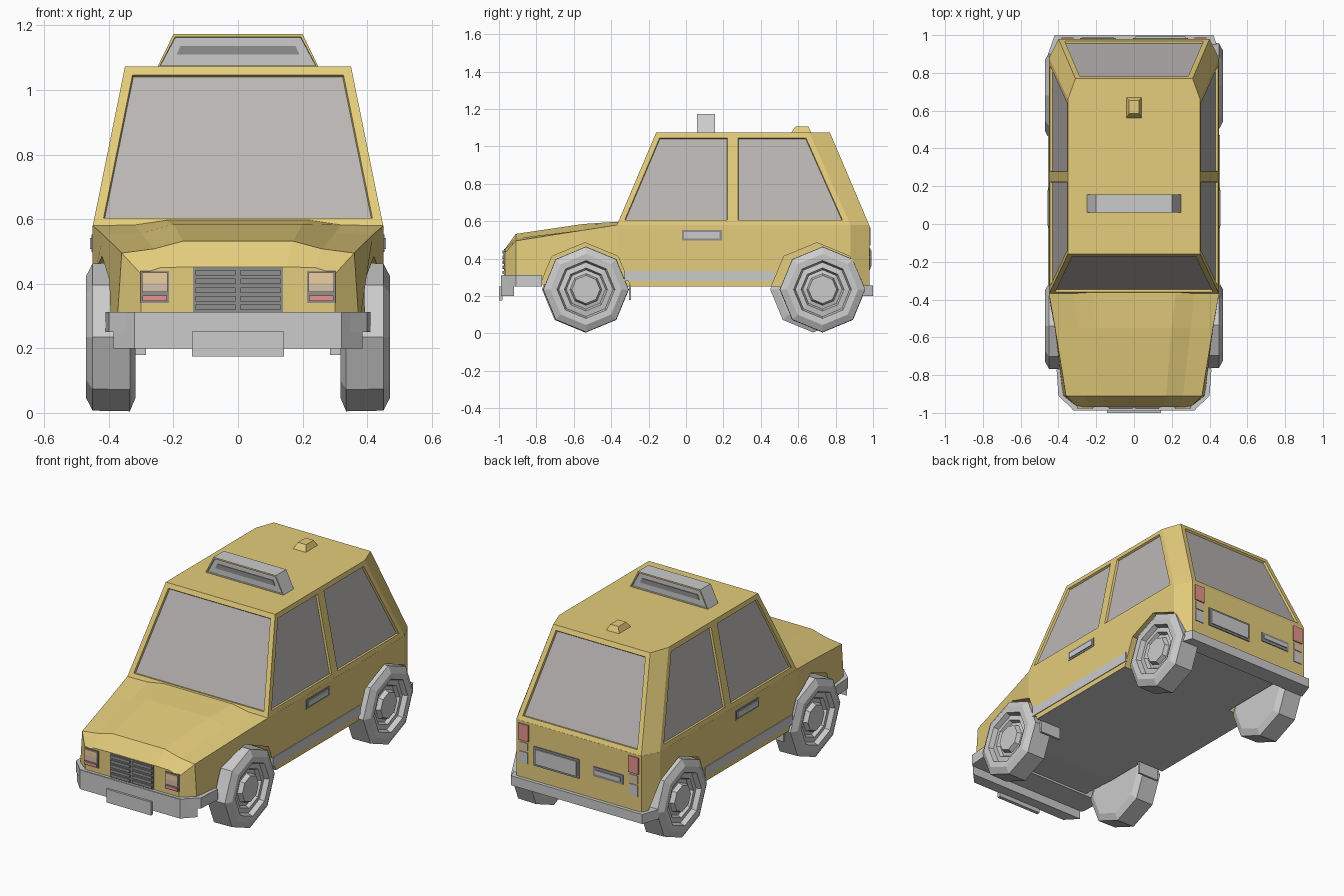
import bpy, bmesh, math

if "Cube" in bpy.data.objects:
    bpy.data.objects.remove(bpy.data.objects["Cube"])


def material(name, r, g, b):
    m = bpy.data.materials.new(name)
    m.diffuse_color = (r, g, b, 1)
    m.use_nodes = True
    m.node_tree.nodes["Principled BSDF"].inputs["Base Color"].default_value = m.diffuse_color
    return m


YELLOW = material("yellow_paint", 0.78, 0.61, 0.2)
GLASS = material("window_glass", 0.5, 0.47, 0.46)
GREY = material("grey_trim", 0.6, 0.6, 0.6)
DARK = material("dark_trim", 0.28, 0.28, 0.28)
AMBER = material("amber_lamp", 0.85, 0.62, 0.35)
TAN = material("tan_lamp", 0.68, 0.54, 0.4)
RED = material("red_lamp", 0.8, 0.3, 0.27)


def loft(rings):
    """bmesh skinned through equal-length closed rings, capped at both ends"""
    bm = bmesh.new()
    vs = [[bm.verts.new(p) for p in ring] for ring in rings]
    n = len(rings[0])
    for a, b in zip(vs, vs[1:]):
        for i in range(n):
            j = (i + 1) % n
            bm.faces.new((a[i], a[j], b[j], b[i]))
    bm.faces.new(vs[0])
    bm.faces.new(vs[-1])
    bmesh.ops.recalc_face_normals(bm, faces=bm.faces[:])
    bm.faces.ensure_lookup_table()
    return bm


def finish(name, bm, *mats):
    me = bpy.data.meshes.new(name)
    bm.to_mesh(me)
    bm.free()
    for m in mats:
        me.materials.append(m)
    ob = bpy.data.objects.new(name, me)
    bpy.context.collection.objects.link(ob)
    return ob


def mirrored(half):
    """close a right-hand half outline with its mirror image"""
    return half + [(-p[0], *p[1:]) for p in reversed(half)]


def prism(name, half, z0, z1, *mats):
    out = mirrored(half)
    return finish(name, loft([[(x, y, z) for x, y in out] for z in (z0, z1)]), *mats)


def box(name, x0, x1, y0, y1, z0, z1, *mats):
    sq = [(x0, y0), (x1, y0), (x1, y1), (x0, y1)]
    return finish(name, loft([[(x, y, z) for x, y in sq] for z in (z0, z1)]), *mats)


def octagon(x, y, r, z=0.235):
    return [(x, y + r * math.cos(k * math.pi / 4), z + r * math.sin(k * math.pi / 4))
            for k in range(8)]


# lower body: y, then half section hood crown, hood edge, fender, bottom
stations = [
    (-0.968, (0.15, 0.452), (0.24, 0.45), (0.30, 0.43), (0.30, 0.30)),
    (-0.91, (0.17, 0.532), (0.26, 0.508), (0.36, 0.495), (0.375, 0.27)),
    (-0.55, (0.20, 0.585), (0.30, 0.555), (0.418, 0.552), (0.425, 0.25)),
    (-0.37, (0.22, 0.597), (0.32, 0.582), (0.45, 0.58), (0.45, 0.25)),
    (0.88, (0.22, 0.58), (0.32, 0.58), (0.45, 0.58), (0.45, 0.25)),
    (0.98, (0.22, 0.58), (0.32, 0.58), (0.40, 0.58), (0.40, 0.25)),
]
bm = loft([mirrored([(x, s[0], z) for x, z in s[1:]]) for s in stations])
for f in bm.faces:
    if f.normal.z < -0.8:
        f.material_index = 1
body = finish("lower_body", bm, YELLOW, GREY)

# wheel arches cut out of the body
for side in (1, -1):
    for y in (-0.54, 0.70):
        cut = finish("arch_cutter", loft([octagon(side * x, y, 0.25) for x in (0.30, 0.6)]), YELLOW)
        cut.hide_render = True
        mod = body.modifiers.new("arch", 'BOOLEAN')
        mod.operation = 'DIFFERENCE'
        mod.solver = 'EXACT'
        mod.object = cut
        bpy.context.view_layer.objects.active = body
        bpy.ops.object.modifier_apply(modifier=mod.name)
        bpy.data.objects.remove(cut)

# cabin with recessed windows
base = [(0.45, -0.37, 0.578), (0.45, 0.25, 0.578), (0.45, 0.88, 0.578), (0.40, 0.98, 0.578)]
roof = [(0.35, -0.16, 1.073), (0.35, 0.25, 1.073), (0.35, 0.66, 1.073), (0.31, 0.77, 1.073)]
bm = loft([mirrored(base), mirrored(roof)])
panes = [bm.faces[i] for i in (0, 1, 3, 5, 6, 7)]
bmesh.ops.inset_individual(bm, faces=panes, thickness=0.028, depth=0, use_even_offset=True)
bmesh.ops.inset_individual(bm, faces=panes, thickness=0.003, depth=-0.012, use_even_offset=True)
for f in panes:
    f.material_index = 1
finish("cabin", bm, YELLOW, GLASS)

# wheels: octagonal tyre and stepped rim as one turned profile
tyre = [(0.318, 0.19), (0.335, 0.23), (0.45, 0.228), (0.47, 0.19), (0.468, 0.155),
        (0.44, 0.145), (0.445, 0.115), (0.425, 0.105), (0.43, 0.085), (0.455, 0.075), (0.455, 0.05)]
for name, side, y in (("front_right_wheel", 1, -0.535), ("front_left_wheel", -1, -0.54),
                      ("rear_right_wheel", 1, 0.73), ("rear_left_wheel", -1, 0.68)):
    finish(name, loft([octagon(side * x, y, r) for x, r in tyre]))

# bumpers and front plate
prism("front_bumper_arms", [(0.41, -0.77), (0.40, -0.91), (0.32, -0.985)], 0.25, 0.312)
prism("front_bumper", [(0.385, -0.92), (0.32, -0.988)], 0.20, 0.31)
prism("rear_bumper", [(0.455, 0.90), (0.42, 1.0)], 0.20, 0.255)
box("front_plate", -0.143, 0.143, -1.0, -0.98, 0.175, 0.252)

# grille
box("grille_back", -0.14, 0.14, -0.972, -0.95, 0.31, 0.45, DARK)
for k in range(5):
    z = 0.318 + 0.027 * k
    for s in (-0.07, 0.07):
        box("grille_slat", s - 0.062, s + 0.062, -0.98, -0.965, z, z + 0.017, DARK)

# parts that repeat on both sides
for s in (1, -1):
    def side_box(name, a, b, *rest):
        box(name, min(s * a, s * b), max(s * a, s * b), *rest)
    side_box("headlamp_frame", 0.213, 0.302, -0.972, -0.95, 0.34, 0.44, DARK)
    side_box("headlamp_upper", 0.218, 0.298, -0.979, -0.96, 0.402, 0.435, AMBER)
    side_box("headlamp_lower", 0.218, 0.298, -0.977, -0.96, 0.374, 0.402, TAN)
    side_box("front_marker", 0.22, 0.296, -0.979, -0.96, 0.346, 0.364, RED)
    side_box("tail_lamp_red", 0.32, 0.385, 0.97, 0.987, 0.47, 0.565, RED)
    side_box("tail_lamp_amber", 0.325, 0.38, 0.97, 0.985, 0.415, 0.46, TAN)
    side_box("tail_lamp_reverse", 0.325, 0.38, 0.97, 0.985, 0.34, 0.405, GREY)
    side_box("sill", 0.44, 0.454, -0.33, 0.47, 0.28, 0.335)
    side_box("handle_frame", 0.44, 0.453, -0.022, 0.192, 0.498, 0.552, DARK)
    side_box("door_handle", 0.44, 0.458, -0.01, 0.18, 0.508, 0.542, GREY)
    side_box("mud_flap", 0.285, 0.42, -0.305, -0.293, 0.18, 0.26)

# rear plate and tailgate handle
box("rear_plate_frame", -0.005, 0.285, 0.97, 0.986, 0.345, 0.455, DARK)
box("rear_plate", 0.008, 0.272, 0.97, 0.992, 0.357, 0.443, GREY)
box("tailgate_handle_frame", -0.285, -0.095, 0.97, 0.985, 0.385, 0.44, DARK)
box("tailgate_handle", -0.272, -0.108, 0.97, 0.99, 0.402, 0.424, GREY)

# roof sign with yellow rim, recessed grey face and dark slot
trap = mirrored([(0.25, 1.07), (0.20, 1.173)])
bm = loft([[(x, y, z) for x, z in trap] for y in (0.06, 0.155)])
ends = [f for f in bm.faces if abs(f.normal.y) > 0.9]
rim = bmesh.ops.inset_individual(bm, faces=ends, thickness=0.01)["faces"]
for f in rim:
    f.material_index = 1
bmesh.ops.inset_individual(bm, faces=ends, thickness=0.002, depth=-0.008)
finish("roof_sign", bm, GREY, YELLOW)
for y in (0.064, 0.145):
    finish("roof_sign_slot", loft([[(x, y + d, z) for x, z in
           mirrored([(0.19, 1.11), (0.178, 1.137)])] for d in (0, 0.006)]), DARK)

# small roof vent
finish("roof_vent", loft([[(-a, y0, z), (a, y0, z), (a, y1, z), (-a, y1, z)] for a, y0, y1, z in
       ((0.042, 0.56, 0.672, 1.07), (0.026, 0.585, 0.655, 1.105))]), YELLOW)
